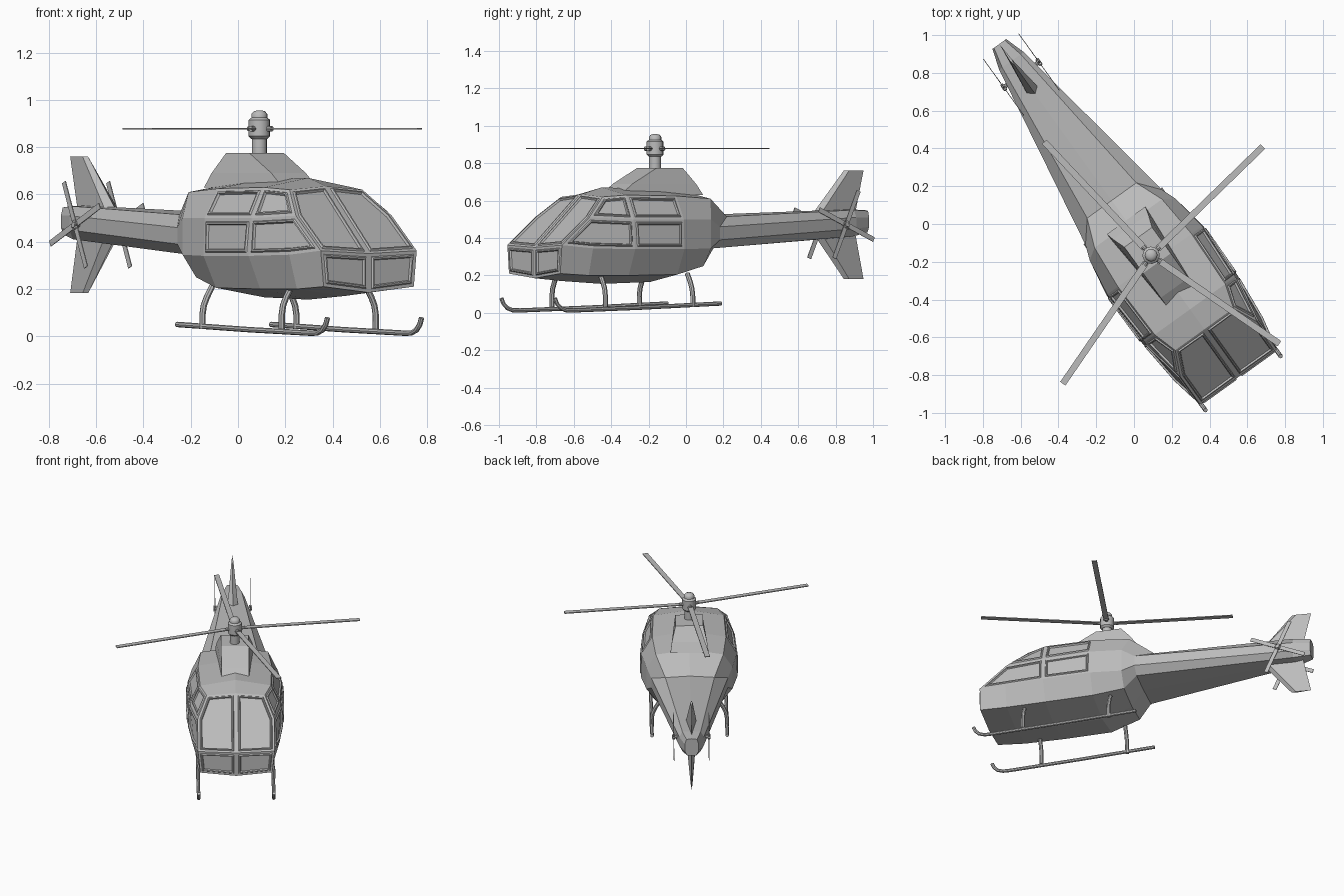
import bpy, bmesh, math
from mathutils import Matrix, Vector

if "Cube" in bpy.data.objects:
    bpy.data.objects.remove(bpy.data.objects["Cube"])

# Parts are laid out as (side, forward, height), then turned to the final heading
HEADING = Matrix.Rotation(math.radians(35.7), 4, 'Z') @ Matrix.Translation((-0.023, 0, 0))
FLIP = Matrix.Diagonal((1, -1, 1, 1))

grey = bpy.data.materials.new("matte grey")
grey.use_nodes = True
grey.diffuse_color = (0.5, 0.5, 0.5, 1)
grey.node_tree.nodes["Principled BSDF"].inputs["Base Color"].default_value = grey.diffuse_color


def finish(bm, name, smooth=False):
    bmesh.ops.transform(bm, matrix=HEADING @ FLIP, verts=bm.verts)
    bmesh.ops.recalc_face_normals(bm, faces=bm.faces)
    mesh = bpy.data.meshes.new(name)
    bm.to_mesh(mesh)
    bm.free()
    obj = bpy.data.objects.new(name, mesh)
    bpy.context.collection.objects.link(obj)
    mesh.materials.append(grey)
    if smooth:
        bpy.ops.object.select_all(action='DESELECT')
        obj.select_set(True)
        bpy.context.view_layer.objects.active = obj
        bpy.ops.object.shade_smooth_by_angle(angle=math.radians(40))
    return obj


def loft(bm, rings, caps=True):
    """Skin equal-length closed rings of points."""
    rows = [[bm.verts.new(p) for p in ring] for ring in rings]
    n = len(rows[0])
    for a, b in zip(rows, rows[1:]):
        for i in range(n):
            bm.faces.new((a[i], a[(i + 1) % n], b[(i + 1) % n], b[i]))
    if caps:
        bm.faces.new(rows[0])
        bm.faces.new(rows[-1])


def tube(bm, path, radius, sides=8):
    pts = [Vector(p) for p in path]
    rings = []
    for i, p in enumerate(pts):
        along = (pts[min(i + 1, len(pts) - 1)] - pts[max(i - 1, 0)]).normalized()
        u = along.orthogonal().normalized() if i == 0 else (u - along * u.dot(along)).normalized()
        v = along.cross(u)
        turns = [2 * math.pi * k / sides for k in range(sides)]
        rings.append([p + radius * (u * math.cos(t) + v * math.sin(t)) for t in turns])
    loft(bm, rings)


def lathe(name, centre, profile, axis=Matrix(), sides=12):
    bm = bmesh.new()
    turns = [2 * math.pi * k / sides for k in range(sides)]
    loft(bm, [[(r * math.cos(t), r * math.sin(t), h) for t in turns] for r, h in profile])
    bmesh.ops.transform(bm, matrix=Matrix.Translation(centre) @ axis, verts=bm.verts)
    return finish(bm, name, smooth=True)


# Hull stations, tail to nose: forward, upper forward, keel z,
# chine, waist, belt and shoulder as (half width, z), roof z
stations = [
    (-1.19, -1.19, .43, (.03, .43), (.045, .46), (.045, .51), (.035, .545), .55),
    (-1.08, -1.08, .405, (.06, .41), (.08, .45), (.08, .51), (.06, .55), .553),
    (-.06, -.17, .34, (.19, .345), (.25, .39), (.25, .46), (.16, .515), .525),
    (.02, -.02, .23, (.21, .25), (.28, .345), (.28, .5), (.22, .61), .645),
    (.22, .22, .165, (.25, .205), (.315, .34), (.31, .5), (.24, .625), .665),
    (.54, .54, .155, (.25, .2), (.31, .34), (.295, .5), (.23, .63), .67),
    (.8, .67, .17, (.245, .2), (.285, .345), (.25, .51), (.19, .62), .635),
    (.98, .98, .185, (.235, .21), (.25, .362), (.25, .362), (.25, .362), .35),
]
bm = bmesh.new()
shared = {}


def corner(x, s, z):
    key = (round(x, 4), s, z)
    if key not in shared:
        shared[key] = bm.verts.new(key)
    return shared[key]


def skin(*verts):
    unique = list(dict.fromkeys(verts))
    return bm.faces.new(unique) if len(unique) > 2 else None


glazing = []
for side in (-1, 1):
    rows = []
    for low, high, keel, chine, waist, belt, shoulder, roof in stations:
        row = [corner(0, low, keel)]
        row += [corner(side * w, low, z) for w, z in (chine, waist, belt)]
        row += [corner(side * shoulder[0], high, shoulder[1]), corner(0, high, roof)]
        rows.append(row)
    grid = [[skin(a[j], a[j + 1], b[j + 1], b[j]) for j in range(5)]
            for a, b in zip(rows, rows[1:])]
    tail, rear, front, brow, nose = rows[0], rows[4], rows[5], rows[6], rows[7]
    skin(*tail)
    glazing.append(skin(nose[0], nose[1], nose[2], nose[5]))
    glazing += [grid[4][2], grid[4][3], grid[5][3]]
    # Single panes for the front door and each half of the windscreen
    for old in (grid[5][2], grid[6][2], grid[6][3], grid[6][4]):
        bm.faces.remove(old)
    glazing.append(skin(front[2], brow[2], nose[2], brow[3], front[3]))
    glazing.append(skin(nose[5], nose[2], brow[3], brow[4], brow[5]))

# Windows: a flat frame, a raised bead, then the recessed pane
bmesh.ops.recalc_face_normals(bm, faces=bm.faces)
for thickness, depth in ((.014, 0), (.005, .007), (.006, 0), (.004, -.01)):
    bmesh.ops.inset_individual(bm, faces=glazing, thickness=thickness, depth=depth,
                               use_even_offset=True)
finish(bm, "hull")

# Engine housing on the roof
bm = bmesh.new()
plans = [(-.04, .48, .125, .09, .63), (.0, .40, .115, .09, .69), (.07, .24, .09, .09, .775)]
loft(bm, [[(-wr, back, z), (wr, back, z), (wf, fore, z), (-wf, fore, z)]
          for back, fore, wr, wf, z in plans])
finish(bm, "engine_housing")

# Tail fins, thick at the boom and thin at the tip
for name, root, tip in (("upper_fin", .53, .76), ("lower_fin", .43, .182)):
    bm = bmesh.new()
    rings = []
    for z, back, fore, half in ((root, -1.13, -.85, .035), (tip, -1.185, -1.055, .007)):
        rings.append([(0, back, z), (half, fore - .03, z), (0, fore, z), (-half, fore - .03, z)])
    loft(bm, rings)
    finish(bm, name)

# Main rotor
HUB = (0, .187, .878)
lathe("rotor_mast", (0, .187, 0), [(.032, .74), (.032, .84)])
lathe("rotor_hub", (0, .187, 0), [(.034, .835), (.046, .847), (.046, .915), (.034, .925),
                                  (.034, .94), (.024, .952), (.008, .956)])


def blade(name, centre, turn, inner, outer, width, thick):
    """Flat bar along local x, with a round root."""
    bm = bmesh.new()
    shape = Matrix.Translation(((inner + outer) / 2, 0, 0)) @ Matrix.Diagonal(
        (outer - inner, width, thick, 1))
    bmesh.ops.create_cube(bm, size=1, matrix=shape)
    tube(bm, [(0, 0, 0), (inner * 1.3, 0, 0)], width * .35)
    bmesh.ops.transform(bm, matrix=Matrix.Translation(centre) @ turn, verts=bm.verts)
    finish(bm, name)


for i, heading in enumerate((44.2, 133.3, 235.5, 325.4)):
    turn = Matrix.Rotation(math.radians(35.7 - heading), 4, 'Z')
    blade(f"main_blade_{i + 1}", HUB, turn, .05, .825, .034, .006)

# Tail rotors on both sides of the boom
for label, side in (("right", -1), ("left", 1)):
    sideways = Matrix.Rotation(side * math.pi / 2, 4, 'Y')
    lathe(f"{label}_tail_hub", (side * .08, -.99, .472), [(.012, 0), (.012, .045)], sideways, 8)
    for i in range(4):
        spin = Matrix.Rotation(math.radians(24 + 90 * i), 4, 'X')
        turn = spin @ Matrix.Rotation(-math.pi / 2, 4, 'Y')
        blade(f"{label}_tail_blade_{i + 1}", (side * .115, -.99, .472), turn,
              .015, .197, .026, .004)

# Landing skids with curved struts
for label, side in (("right", -1), ("left", 1)):
    x = side * .245
    bm = bmesh.new()
    tube(bm, [(x, -.07, .05), (x, .45, .028), (x, .90, .013), (x, .95, .014),
              (x, .985, .026), (x, 1.01, .05), (x, 1.022, .078)], .0115)
    finish(bm, f"{label}_skid", smooth=True)
    for name, s in (("rear", .115), ("front", .69)):
        bm = bmesh.new()
        tube(bm, [(x, s, .03), (x, s, .09), (side * .238, s, .13),
                  (side * .222, s, .165), (side * .195, s, .21)], .0135)
        finish(bm, f"{label}_{name}_strut", smooth=True)
